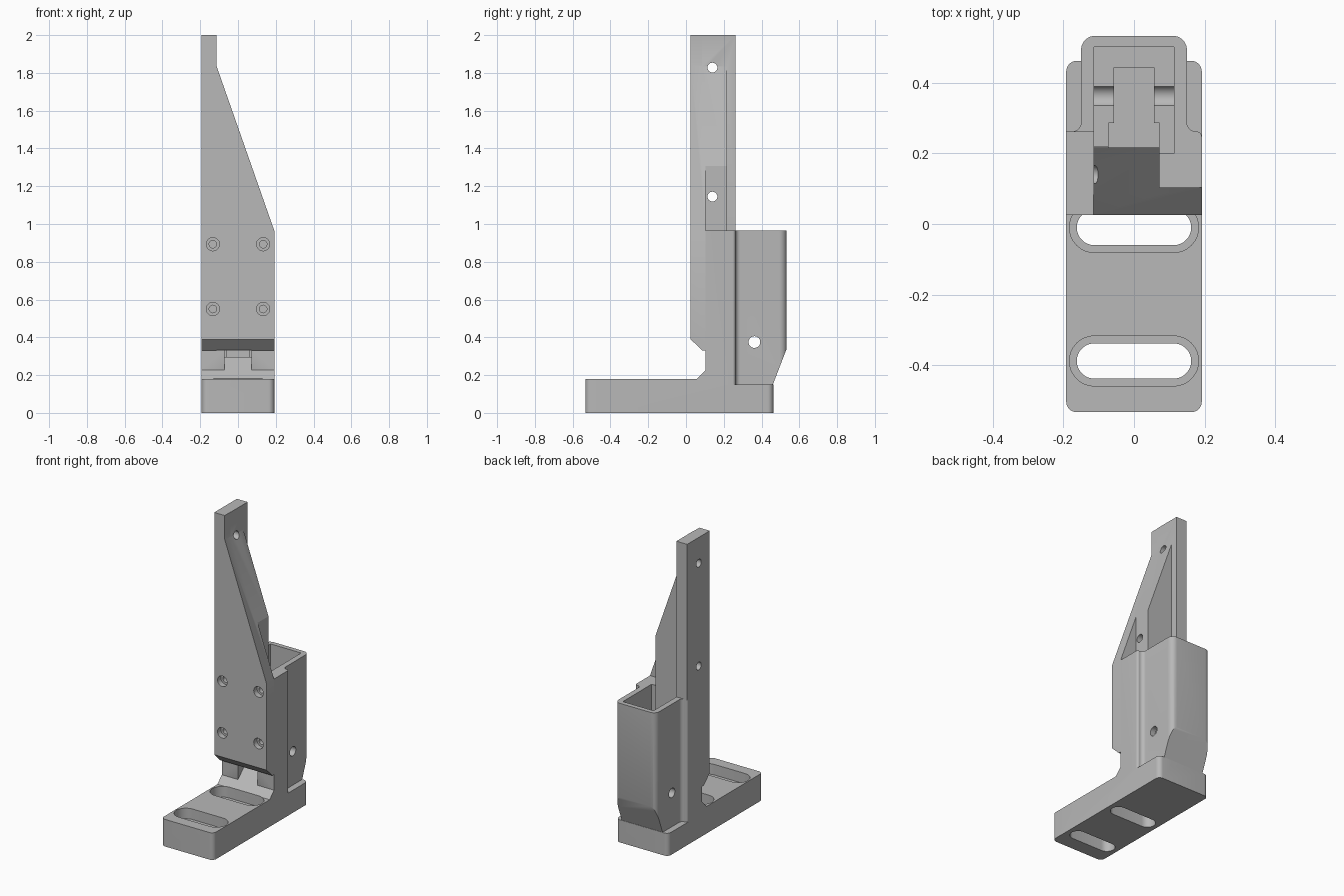
import bpy, bmesh, math
from mathutils import Vector

if "Cube" in bpy.data.objects:
    bpy.data.objects.remove(bpy.data.objects["Cube"])

grey = bpy.data.materials.new("plain_grey")
grey.use_nodes = True
grey.diffuse_color = (0.48, 0.48, 0.48, 1)
grey.node_tree.nodes["Principled BSDF"].inputs["Base Color"].default_value = grey.diffuse_color

W = 0.192           # half width of base and plate
FRONT, JOIN = 0.025, 0.104   # plate front and back
TOP = 0.965         # holder top


def rounded(corners, steps=8):
    """Outline from right-angled corners (x, y, radius)."""
    out, n = [], len(corners)
    for i, (x, y, r) in enumerate(corners):
        p = Vector((x, y))
        if r == 0:
            out.append(p)
            continue
        a = (Vector(corners[i - 1][:2]) - p).normalized()
        b = (Vector(corners[(i + 1) % n][:2]) - p).normalized()
        c = p + r * (a + b)
        for k in range(steps + 1):
            t = math.pi / 2 * k / steps
            out.append(c - r * (b * math.cos(t) + a * math.sin(t)))
    return out


def rect(cx, cy, hx, hy, r=0):
    return rounded([(cx + sx * hx, cy + sy * hy, r)
                    for sx, sy in ((-1, -1), (1, -1), (1, 1), (-1, 1))])


def prism(name, outline, axis, lo, hi):
    """Extrude a 2D outline along an axis."""
    bm = bmesh.new()
    place = {"x": lambda p: (lo, p[0], p[1]),
             "y": lambda p: (p[0], lo, p[1]),
             "z": lambda p: (p[0], p[1], lo)}[axis]
    verts = [bm.verts.new(place(p)) for p in outline]
    bmesh.ops.remove_doubles(bm, verts=verts, dist=1e-5)
    face = bm.faces.new([v for v in verts if v.is_valid])
    ext = bmesh.ops.extrude_face_region(bm, geom=[face])
    move = Vector([hi - lo if a == axis else 0 for a in "xyz"])
    bmesh.ops.translate(bm, vec=move, verts=[g for g in ext["geom"] if isinstance(g, bmesh.types.BMVert)])
    bmesh.ops.recalc_face_normals(bm, faces=bm.faces)
    mesh = bpy.data.meshes.new(name)
    bm.to_mesh(mesh)
    bm.free()
    mesh.materials.append(grey)
    obj = bpy.data.objects.new(name, mesh)
    bpy.context.collection.objects.link(obj)
    return obj


def box(name, x0, x1, y0, y1, z0, z1):
    return prism(name, [(x0, y0), (x1, y0), (x1, y1), (x0, y1)], "z", z0, z1)


def combine(target, tools, operation):
    """Apply each tool to the target, then remove it."""
    for tool in tools:
        mod = target.modifiers.new("shape", "BOOLEAN")
        mod.operation, mod.solver, mod.object = operation, "EXACT", tool
        graph = bpy.context.evaluated_depsgraph_get()
        mesh = bpy.data.meshes.new_from_object(target.evaluated_get(graph))
        target.modifiers.clear()
        target.data = mesh
        bpy.data.objects.remove(tool)


# Base: side profile with a sloped step up to the holder, corners rounded
base = prism("base_holder", [(-0.533, 0), (0.462, 0), (0.462, 0.15), (0.21, 0.15), (0.21, 0.226),
                             (JOIN, 0.226), (0.058, 0.18), (-0.533, 0.18)], "x", -W, W)
corners = prism("corner_rounder", rect(0, -0.0355, W, 0.4975, 0.03), "z", -0.1, 1)
combine(base, [corners], "INTERSECT")

# Holder: wide column in front, narrower pocket body behind, tapered low at the back
holder = prism("holder", rounded([
    (-W, JOIN, 0), (W, JOIN, 0), (W, 0.262, 0.015), (0.15, 0.262, 0.025),
    (0.15, 0.533, 0.04), (-0.15, 0.533, 0.04), (-0.15, 0.262, 0.025), (-W, 0.262, 0.015)]),
    "z", 0.15, TOP)
taper = prism("taper", [(0.46, 0.15), (0.46, 0.1), (0.6, 0.1), (0.6, 0.34), (0.533, 0.34)], "x", -0.3, 0.3)
combine(holder, [taper], "DIFFERENCE")
combine(base, [holder], "UNION")

# Pocket, its narrow lower well, the front outlet with its ramp, the rib slot
cuts = [box("pocket", -0.113, 0.113, 0.2, 0.502, 0.36, 1.1),
        box("well", -0.057, 0.057, 0.25, 0.443, 0.296, 0.4),
        prism("outlet", [(0.0575, 0.1795), (0.174, 0.296), (0.286, 0.296), (0.286, 0.4),
                         (0.0575, 0.4)], "x", -0.072, 0.072),
        box("rib_slot", -0.113, 0.072, 0.09, 0.22, 0.33, 1.1),
        prism("side_hole", rect(0.362, 0.375, 0.031, 0.031, 0.031), "x", -0.3, 0.3)]
# Two mounting slots with wider recesses
for y in (-0.01, -0.388):
    cuts.append(prism("slot", rect(0, y, 0.162, 0.05, 0.05), "z", -0.1, 0.3))
    cuts.append(prism("recess", rect(0, y, 0.183, 0.071, 0.071), "z", 0.11, 0.22))
combine(base, cuts, "DIFFERENCE")

# Upright plate with slanted edge and chamfered foot
SLANT = [(W, TOP), (-0.115, 1.84)]
plate = prism("upright_plate", [(-W, 0.33), (W, 0.33), *SLANT, (-0.115, 2), (-W, 2)], "y", FRONT, JOIN)
foot = prism("foot_chamfer", [(0, 0.365), (0.087, 0.329), (0.087, 0.2), (0, 0.2)], "x", -0.3, 0.3)
foot.data.vertices  # chamfer wedge follows a line through the foot edge
for v in foot.data.vertices:
    if abs(v.co.z - 0.365) < 1e-4:
        v.co.z = 0.414
combine(plate, [foot], "DIFFERENCE")

# Tall side flange and slanted rib behind the plate
flange = box("flange", -W, -0.113, JOIN - 0.02, 0.262, TOP, 2)
slope = (SLANT[1][1] - SLANT[0][1]) / (SLANT[1][0] - SLANT[0][0])
rib_z = TOP + slope * (0.072 - W)
rib = prism("rib", [(-0.115, 0.33), (0.072, 0.33), (0.072, rib_z), SLANT[1]], "y", JOIN - 0.02, 0.217)
combine(plate, [rib, flange], "UNION")

# Cross holes through flange and rib
combine(plate, [prism("cross_hole", rect(0.14, z, 0.026, 0.026, 0.026), "x", -0.3, 0.3)
                for z in (1.145, 1.828)], "DIFFERENCE")

# Counterbored screw holes through the plate into the column
for x in (-0.133, 0.133):
    for z in (0.55, 0.893):
        combine(plate, [prism("bore", rect(x, z, 0.035, 0.035, 0.035), "y", 0, 0.06),
                        prism("screw_hole", rect(x, z, 0.02, 0.02, 0.02), "y", 0, 0.19)], "DIFFERENCE")
        combine(base, [prism("screw_hole", rect(x, z, 0.02, 0.02, 0.02), "y", 0, 0.19)], "DIFFERENCE")

# Smooth the rounded faces, keep edges sharp
for obj in (base, plate):
    bpy.ops.object.select_all(action="DESELECT")
    obj.select_set(True)
    bpy.context.view_layer.objects.active = obj
    bpy.ops.object.shade_smooth_by_angle(angle=math.radians(30))
